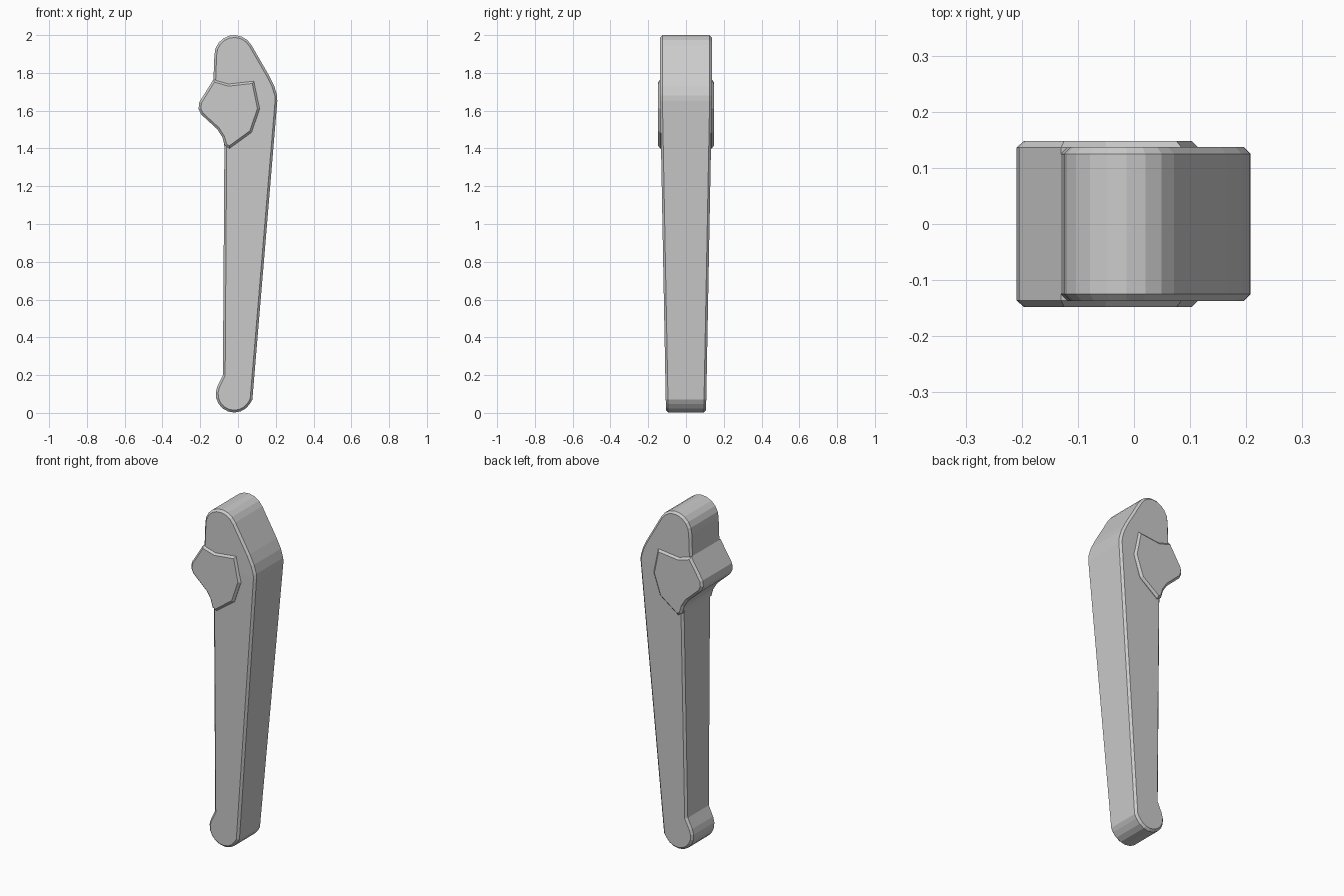
import bpy, bmesh
from math import sin, cos, radians

if "Cube" in bpy.data.objects:
    bpy.data.objects.remove(bpy.data.objects["Cube"])


def arc(cx, cz, r, a0, a1, n):
    angles = [radians(a0 + (a1 - a0) * i / n) for i in range(n + 1)]
    return [(cx + r * cos(a), cz + r * sin(a)) for a in angles]


def prism(name, profile, half, taper=None):
    """Extrude an x-z profile along y, optionally thinning it downwards, with chamfered rims."""
    bm = bmesh.new()
    face = bm.faces.new([bm.verts.new((x, -half, z)) for x, z in profile])
    ext = bmesh.ops.extrude_face_region(bm, geom=[face])
    for v in ext["geom"]:
        if isinstance(v, bmesh.types.BMVert):
            v.co.y = half
    if taper:
        z_top, foot_half = taper
        bmesh.ops.bisect_plane(bm, geom=bm.verts[:] + bm.edges[:] + bm.faces[:],
                               plane_co=(0, 0, z_top), plane_no=(0, 0, 1))
        for v in bm.verts:
            t = min(max(v.co.z / z_top, 0), 1)
            v.co.y *= (foot_half + (half - foot_half) * t) / half
    bmesh.ops.recalc_face_normals(bm, faces=bm.faces[:])
    # chamfer only the rims where the side faces meet the edge wall
    rims = [e for e in bm.edges
            if len(e.link_faces) == 2
            and abs(abs(e.link_faces[0].normal.y) - abs(e.link_faces[1].normal.y)) > 0.5]
    bmesh.ops.bevel(bm, geom=rims, offset=0.012, segments=1, affect='EDGES', profile=0.5)
    mesh = bpy.data.meshes.new(name)
    bm.to_mesh(mesh)
    bm.free()
    obj = bpy.data.objects.new(name, mesh)
    bpy.context.collection.objects.link(obj)
    return obj


# Tapered handle: rounded head, sloped shoulder, long grip, rounded pommel
handle = arc(-0.02, 1.895, 0.105, 180, 30, 8)
handle += [(0.165, 1.785), (0.192, 1.73), (0.207, 1.68), (0.208, 1.65), (0.076, 0.07)]
handle += arc(-0.02, 0.1, 0.098, -32, -205, 9)
handle += [(-0.08, 0.2), (-0.072, 1.41), (-0.13, 1.765)]
prism("handle", handle, 0.137, taper=(1.66, 0.106))

# Raised thumb boss running through the full thickness
boss = [(-0.13, 1.765), (-0.05, 1.742), (0.085, 1.757), (0.115, 1.61),
        (0.072, 1.485), (-0.045, 1.4), (-0.07, 1.415), (-0.083, 1.46),
        (-0.11, 1.502), (-0.195, 1.58), (-0.209, 1.61), (-0.205, 1.645)]
prism("thumb_boss", boss, 0.148)
